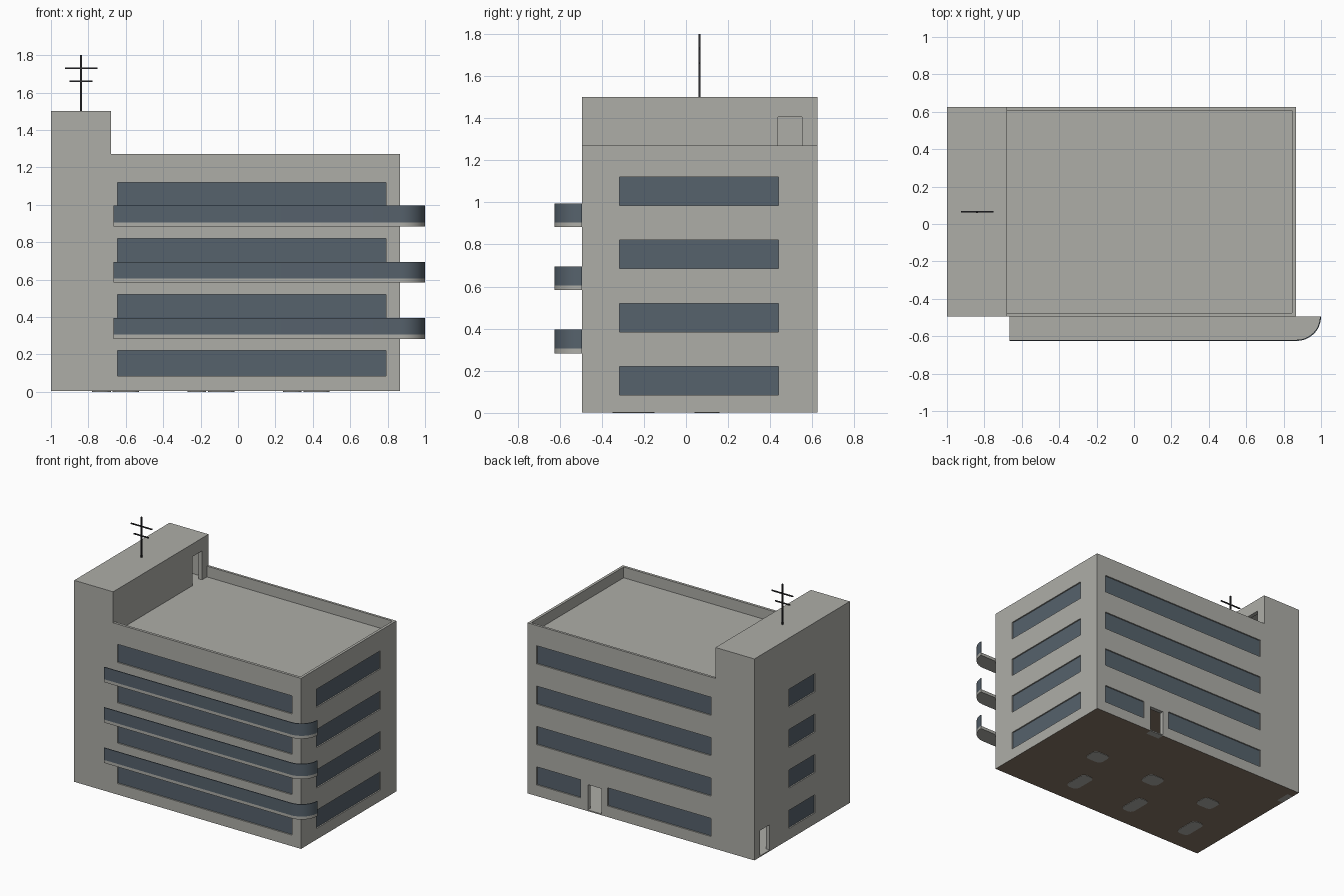
import bpy, bmesh, math
from mathutils import Matrix, Vector

cube = bpy.data.objects.get("Cube")
if cube:
    bpy.data.objects.remove(cube, do_unlink=True)


def material(name, rgb):
    m = bpy.data.materials.new(name)
    m.use_nodes = True
    m.diffuse_color = (*rgb, 1)
    m.node_tree.nodes["Principled BSDF"].inputs["Base Color"].default_value = (*rgb, 1)
    return m


CONCRETE = material("concrete grey", (0.42, 0.42, 0.39))
GLASS = material("slate blue glass", (0.093, 0.122, 0.15))
BROWN = material("brown floor", (0.24, 0.18, 0.13))
METAL = material("dark metal", (0.03, 0.03, 0.033))


def finish(name, bm, *mats):
    bmesh.ops.recalc_face_normals(bm, faces=bm.faces)
    mesh = bpy.data.meshes.new(name)
    bm.to_mesh(mesh)
    bm.free()
    for m in mats:
        mesh.materials.append(m)
    ob = bpy.data.objects.new(name, mesh)
    bpy.context.collection.objects.link(ob)
    return ob


def boxes(name, extents, mat):
    """One object made of boxes given as (x0, x1, y0, y1, z0, z1)."""
    bm = bmesh.new()
    for x0, x1, y0, y1, z0, z1 in extents:
        lo, hi = Vector((x0, y0, z0)), Vector((x1, y1, z1))
        place = Matrix.Translation((lo + hi) / 2) @ Matrix.Diagonal((*(hi - lo), 1))
        bmesh.ops.create_cube(bm, size=1, matrix=place)
    return finish(name, bm, mat)


def prism(name, outline, offset, mat):
    """Extrude a planar outline along an offset vector."""
    bm = bmesh.new()
    face = bm.faces.new([bm.verts.new(p) for p in outline])
    out = bmesh.ops.extrude_face_region(bm, geom=[face])
    moved = [v for v in out["geom"] if isinstance(v, bmesh.types.BMVert)]
    bmesh.ops.translate(bm, verts=moved, vec=offset)
    return finish(name, bm, mat)


def carve(target, name, extents):
    cutter = boxes(name, extents, CONCRETE)
    cutter.hide_render = True
    mod = target.modifiers.new(name, 'BOOLEAN')
    mod.operation, mod.solver, mod.object = 'DIFFERENCE', 'EXACT', cutter
    bpy.context.view_layer.objects.active = target
    bpy.ops.object.modifier_apply(modifier=name)
    bpy.data.objects.remove(cutter, do_unlink=True)


# Main dimensions
LEFT, RIGHT, FRONT, BACK = -1.0, 0.865, -0.495, 0.625
BASE, ROOF, PARAPET, TOWER, TOWER_X = 0.003, 1.19, 1.27, 1.5, -0.68
STOREYS = [0.3 * i for i in range(4)]
DEEP, PANE = 0.015, 0.005

# Building block with the taller stair tower
profile = [(LEFT, BASE), (RIGHT, BASE), (RIGHT, PARAPET),
           (TOWER_X, PARAPET), (TOWER_X, TOWER), (LEFT, TOWER)]
walls = prism("building_walls", [(x, FRONT, z) for x, z in profile],
              (0, BACK - FRONT, 0), CONCRETE)

# Sunken roof, ground floor hall and stair room
carve(walls, "roof_cut", [(TOWER_X, RIGHT - .02, FRONT + .02, BACK - .018, ROOF, 1.4)])
carve(walls, "hall_cut", [(LEFT + .03, RIGHT - .03, FRONT + .03, BACK - .03, .012, .27),
                          (LEFT + .03, TOWER_X - .03, FRONT + .03, BACK - .03, ROOF, 1.47)])

# Doorways at the back, in the tower side and onto the roof
carve(walls, "door_cut", [(.257, .37, BACK - .05, BACK + .05, -.05, .2),
                          (LEFT - .05, LEFT + .05, .445, .56, -.05, .2),
                          (TOWER_X - .05, TOWER_X + .05, .437, .55, ROOF, 1.405)])
# Door sills
boxes("door_sills", [(.257, .37, BACK - .05, BACK, BASE, .012),
                     (LEFT, LEFT + .05, .445, .56, BASE, .012)], CONCRETE)

# Window bands: each is a recess with a pane set in its back
recesses, panes = [], []


def window(axis, wall, inward, a, b, floor):
    z0, z1 = floor + .085, floor + .22
    for store, near, far in ((recesses, -.05, DEEP), (panes, DEEP - PANE, DEEP)):
        d0, d1 = sorted((wall + inward * near, wall + inward * far))
        span = (a, b, d0, d1) if axis == 'y' else (d0, d1, a, b)
        store.append((*span, z0, z1))


for floor in STOREYS:
    window('y', FRONT, 1, -.645, .79, floor)
    window('x', RIGHT, -1, -.315, .44, floor)
    window('x', LEFT, 1, -.087, .217, floor)
    if floor:
        window('y', BACK, -1, -.645, .79, floor)
    else:
        window('y', BACK, -1, .43, .79, floor)
        window('y', BACK, -1, -.645, .207, floor)
carve(walls, "window_cut", recesses)
boxes("window_panes", panes, GLASS)

# Brown underside and hall ceiling
walls.data.materials.append(BROWN)
for poly in walls.data.polygons:
    if poly.normal.z < -.9 and poly.center.z < .3 and poly.area > .3:
        poly.material_index = 1

# Rounded pads beneath the ground slab
for i in range(3):
    for x, y, w, d in ((.42, .10, .07, .06), (.29, -.25, .05, .10)):
        r = .035
        corners = ((1, 1, 0), (-1, 1, 90), (-1, -1, 180), (1, -1, 270))
        outline = [(x - .51 * i + sx * (w - r) + r * math.cos(math.radians(s + t)),
                    y + sy * (d - r) + r * math.sin(math.radians(s + t)), 0)
                   for sx, sy, s in corners for t in (0, 30, 60, 90)]
        prism(f"base_pad_{i}", outline, (0, 0, BASE), CONCRETE)

# Balconies with one rounded end and a thin glass railing
END, OUTER, R, START = 1.0, -.625, .13, -.665


def rail_path(inset):
    arc = [math.radians(-90 + 90 * k / 12) for k in range(13)]
    return [(START, OUTER + inset)] + [
        (END - R + (R - inset) * math.cos(t), FRONT + (R - inset) * math.sin(t)) for t in arc]


for floor in STOREYS[1:]:
    z0, z1, z2 = floor - .017, floor + .005, floor + .095
    slab = rail_path(0) + [(START, FRONT)]
    rail = rail_path(0) + rail_path(.006)[::-1]
    prism("balcony_slab", [(x, y, z0) for x, y in slab], (0, 0, z1 - z0), CONCRETE)
    prism("balcony_railing", [(x, y, z1) for x, y in rail], (0, 0, z2 - z1), GLASS)

# Roof aerial
boxes("aerial_mast", [(-.844, -.834, .06, .07, TOWER, 1.8)], METAL)
boxes("aerial_bars", [(-.925, -.75, .061, .069, 1.726, 1.734),
                      (-.9, -.778, .061, .069, 1.656, 1.664)], METAL)

# Smooth only the curved railing ends
bpy.ops.object.select_all(action='DESELECT')
for ob in bpy.context.collection.objects:
    if ob.name.startswith("balcony"):
        ob.select_set(True)
        bpy.context.view_layer.objects.active = ob
bpy.ops.object.shade_smooth_by_angle(angle=math.radians(30))
